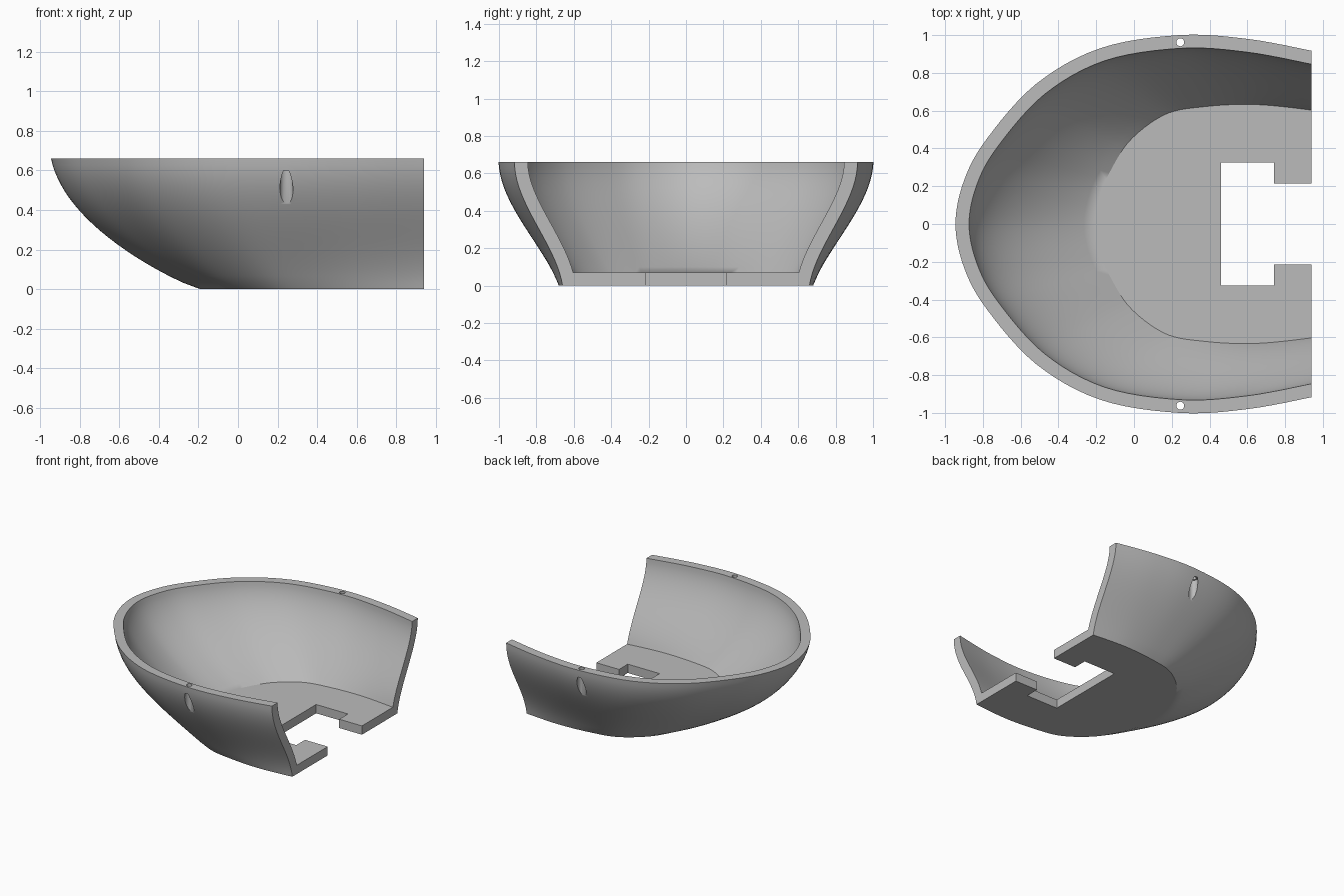
import bpy, bmesh, math
from mathutils import Vector

cube = bpy.data.objects.get("Cube")
if cube:
    bpy.data.objects.remove(cube, do_unlink=True)

HEIGHT, WALL, BACK = 0.66, 0.07, 0.94
ROWS, STEPS = 20, 6

# Half outlines from the nose to just past the open end
RIM = [(-.945, 0), (-.90, .23), (-.78, .45), (-.52, .74), (-.18, .93),
       (.24, 1.0), (.6, .98), (.94, .917), (1.05, .89)]
BASE = [(-.19, 0), (-.175, .13), (-.13, .27), (-.02, .46), (.17, .61),
        (.38, .66), (.65, .68), (.94, .66), (1.05, .645)]
LAST = len(RIM) - 1


def spline(points, u):
    """Smooth curve through the points, symmetric about the nose."""
    pts = [Vector(p) for p in points]
    pts = [Vector((pts[1].x, -pts[1].y))] + pts + [2 * pts[-1] - pts[-2]]
    i = min(int(u), LAST - 1)
    t = u - i
    a, b, c, d = pts[i:i + 4]
    return 0.5 * (2 * b + (c - a) * t + (2 * a - 5 * b + 4 * c - d) * t * t
                  + (3 * b - a - 3 * c + d) * t ** 3)


def outer_point(u, z):
    """Hull surface: bowl-shaped at the nose, S-shaped at the open end."""
    t = max(z / HEIGHT, 0)
    bowl = 0.7 * (2 * t - t * t) + 0.3 * t ** 0.6
    ess = 0.8 * t * t * (3 - 2 * t) + 0.2 * (2 * t - t * t)
    w = 1 - min(u / (LAST - 1), 1) ** 1.5
    p = spline(BASE, u).lerp(spline(RIM, u), ess + (bowl - ess) * w)
    return Vector((p.x, p.y, z))


def inner_point(u, z):
    """Hull surface moved inward by the wall thickness at the same height."""
    e = 0.01
    along = outer_point(min(u + e, LAST), z) - outer_point(max(u - e, 0), z)
    if u == 0:
        along = Vector((0, 1, 0))
    up = outer_point(u, min(z + e, HEIGHT)) - outer_point(u, z - e)
    n = along.cross(up).normalized()
    flat = Vector((n.x, n.y, 0))
    if flat.y < 0 or (u == 0 and flat.x > 0):
        flat = -flat
    p = outer_point(u, z) - flat.normalized() * WALL / flat.length
    if u == LAST:
        p.x = RIM[-1][0]
    return p


def grid(bm, func, z0):
    """Rows of vertices running from the right end round the nose to the left."""
    count = LAST * STEPS
    rows = []
    for r in range(ROWS + 1):
        z = z0 + (HEIGHT - z0) * r / ROWS
        row = []
        for k in range(-count, count + 1):
            p = func(abs(k) / STEPS, z)
            row.append(bm.verts.new((p.x, p.y if k >= 0 else -p.y, z)))
        rows.append(row)
    return rows


def strip(bm, low, high):
    for i in range(len(low) - 1):
        bm.faces.new((low[i], low[i + 1], high[i + 1], high[i]))


def add_object(name, bm):
    bmesh.ops.recalc_face_normals(bm, faces=bm.faces[:])
    mesh = bpy.data.meshes.new(name)
    bm.to_mesh(mesh)
    bm.free()
    obj = bpy.data.objects.new(name, mesh)
    bpy.context.collection.objects.link(obj)
    return obj


# Solid hull with wall, rim and floor
bm = bmesh.new()
outer = grid(bm, outer_point, 0)
inner = grid(bm, inner_point, WALL)
for rows in (outer, inner):
    for low, high in zip(rows, rows[1:]):
        strip(bm, low, high)
strip(bm, outer[-1], inner[-1])
bm.faces.new(outer[0])
bm.faces.new(inner[0])
bm.faces.new([r[0] for r in outer] + [r[0] for r in reversed(inner)]
             + [r[-1] for r in inner] + [r[-1] for r in reversed(outer)])
hull = add_object("hull_shell", bm)


def box(name, x0, x1, half_y, z0, z1):
    bm = bmesh.new()
    bmesh.ops.create_cube(bm, size=1)
    for v in bm.verts:
        v.co = ((x0 if v.co.x < 0 else x1), v.co.y * 2 * half_y,
                (z0 if v.co.z < 0 else z1))
    return add_object(name, bm)


def rod(name, y, radius, z0, z1):
    bm = bmesh.new()
    bmesh.ops.create_cone(bm, cap_ends=True, segments=32, radius1=radius,
                          radius2=radius, depth=z1 - z0)
    bmesh.ops.translate(bm, verts=bm.verts[:], vec=(0.245, y, (z0 + z1) / 2))
    return add_object(name, bm)


# Cutters: open end, stepped floor notch, screw holes with wider pockets below
cutters = [box("end_cutter", BACK, 1.5, 1.5, -1, 1.5),
           box("notch_cutter", 0.46, 0.74, 0.325, -0.2, 0.3),
           box("slot_cutter", 0.7, 1.2, 0.215, -0.2, 0.3)]
for side, y in (("left", 0.962), ("right", -0.962)):
    cutters.append(rod(side + "_pocket_cutter", y, 0.033, 0.3, 0.6))
    cutters.append(rod(side + "_hole_cutter", y, 0.021, 0.5, 0.8))

bpy.ops.object.select_all(action='DESELECT')
hull.select_set(True)
bpy.context.view_layer.objects.active = hull
for cutter in cutters:
    cutter.hide_render = True
    mod = hull.modifiers.new(cutter.name, 'BOOLEAN')
    mod.operation = 'DIFFERENCE'
    mod.solver = 'EXACT'
    mod.object = cutter
    bpy.ops.object.modifier_apply(modifier=mod.name)
for cutter in cutters:
    bpy.data.objects.remove(cutter, do_unlink=True)

# Plain grey finish
grey = bpy.data.materials.new("plain_grey")
grey.use_nodes = True
colour = (0.5, 0.5, 0.5, 1)
grey.diffuse_color = colour
grey.node_tree.nodes["Principled BSDF"].inputs["Base Color"].default_value = colour
hull.data.materials.clear()
hull.data.materials.append(grey)

bpy.ops.object.shade_smooth_by_angle(angle=math.radians(30))
weighted = hull.modifiers.new("even_shading", 'WEIGHTED_NORMAL')
weighted.keep_sharp = True
